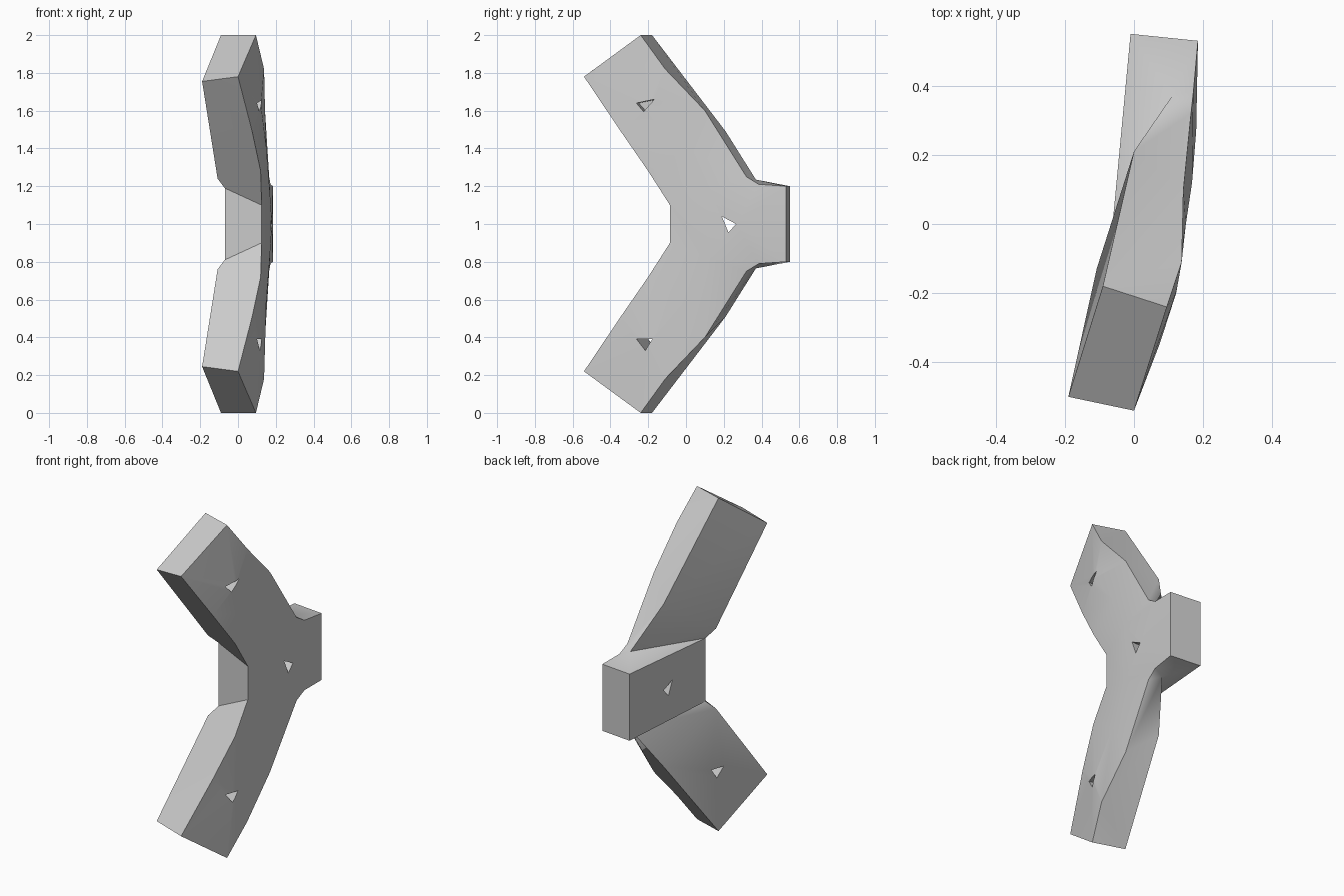
import bpy, bmesh
from mathutils import Vector

cube = bpy.data.objects.get("Cube")
if cube:
    bpy.data.objects.remove(cube, do_unlink=True)

grey = bpy.data.materials.new("light grey")
grey.use_nodes = True
colour = (0.6, 0.6, 0.6, 1)
grey.diffuse_color = colour
grey.node_tree.nodes["Principled BSDF"].inputs["Base Color"].default_value = colour


def make_object(name, bm):
    bmesh.ops.recalc_face_normals(bm, faces=bm.faces)
    mesh = bpy.data.meshes.new(name)
    bm.to_mesh(mesh)
    bm.free()
    mesh.materials.append(grey)
    obj = bpy.data.objects.new(name, mesh)
    bpy.context.collection.objects.link(obj)
    return obj


# Upper half of the three-armed bracket, mirrored about z = 1
points = {
    # arm end
    "A": (-.09, -.18, 2), "B": (.095, -.24, 2), "C": (0, -.54, 1.78), "D": (-.19, -.5, 1.755),
    # outer skin: front edge, middle, back edge
    "f1": (.075, -.345, 1.49), "f2": (.12, -.2, 1.28), "f3": (.125, -.085, 1.1),
    "m1": (.122, -.2, 1.63), "m2": (.15, 0, 1.4), "m3": (.168, .12, 1.18),
    "b1": (.138, -.11, 1.82), "b2": (.143, .1, 1.6), "b3": (.165, .32, 1.25),
    # stub
    "k": (.18, .27, 1), "s": (.172, .385, 1.21), "e": (.185, .53, 1.2), "i": (-.01, .55, 1.2),
    # inner plates and the groove between them
    "P": (-.108, -.13, 1.24), "Q": (0, .21, 1.49), "V": (.11, .37, 1.235), "S": (-.07, -.085, 1.19),
}
half_faces = """C f1 m1|C m1 B|B m1 b1|f1 f2 m2 m1|m1 m2 b2 b1|f2 f3 m3 m2|m2 m3 b3 b2
m3 s b3|m3 k s|k e s|A B C D|A B b1|A b1 b2 Q|Q b2 b3 V|C D f1|D P f2 f1|f2 P S f3
D A Q P|P Q V|P V S|S V i|V b3 s|V s e i""".replace("\n", "|").split("|")
# faces that bridge the two halves ("-" marks the mirrored point)
bridge_faces = ["f3 -f3 -m3 m3", "m3 -m3 k", "k -e e", "f3 S -S -f3", "S i -i -S", "e i -i -e"]

bm = bmesh.new()
verts = {}
for name, (x, y, z) in points.items():
    verts[name] = bm.verts.new((x, y, z))
    verts["-" + name] = verts[name] if name == "k" else bm.verts.new((x, y, 2 - z))
for face in half_faces:
    names = face.split()
    bm.faces.new([verts[n] for n in names])
    bm.faces.new([verts["-" + n] for n in reversed(names)])
for face in bridge_faces:
    bm.faces.new([verts[n] for n in face.split()])
bracket = make_object("bracket", bm)


# Triangular holes: (y, z) corners, inner and outer x, sideways drift of the inner end
def cut_hole(name, corners, x_in, x_out, drift):
    bm = bmesh.new()
    outer = [bm.verts.new((x_out, y, z)) for y, z in corners]
    inner = [bm.verts.new(v.co + Vector((x_in - x_out, drift, 0))) for v in outer]
    bm.faces.new(outer)
    bm.faces.new(inner[::-1])
    for a in range(3):
        b = (a + 1) % 3
        bm.faces.new((outer[a], inner[a], inner[b], outer[b]))
    cutter = make_object(name, bm)
    cutter.hide_render = True
    cutter.hide_set(True)
    mod = bracket.modifiers.new(name, "BOOLEAN")
    mod.operation = "DIFFERENCE"
    mod.solver = "EXACT"
    mod.object = cutter


cut_hole("stub_hole_cutter", [(.19, 1.04), (.265, 1.0), (.225, .955)], -.2, .3, 0)
cut_hole("lower_hole_cutter", [(-.29, .39), (-.2, .39), (-.24, .33)], -.25, .2, .13)
cut_hole("upper_hole_cutter", [(-.28, 1.64), (-.18, 1.66), (-.24, 1.595)], .03, .2, .03)

# Soft outer skin, sharp plate edges
bpy.ops.object.select_all(action="DESELECT")
bpy.context.view_layer.objects.active = bracket
bracket.select_set(True)
bpy.ops.object.shade_smooth_by_angle(angle=0.5)
